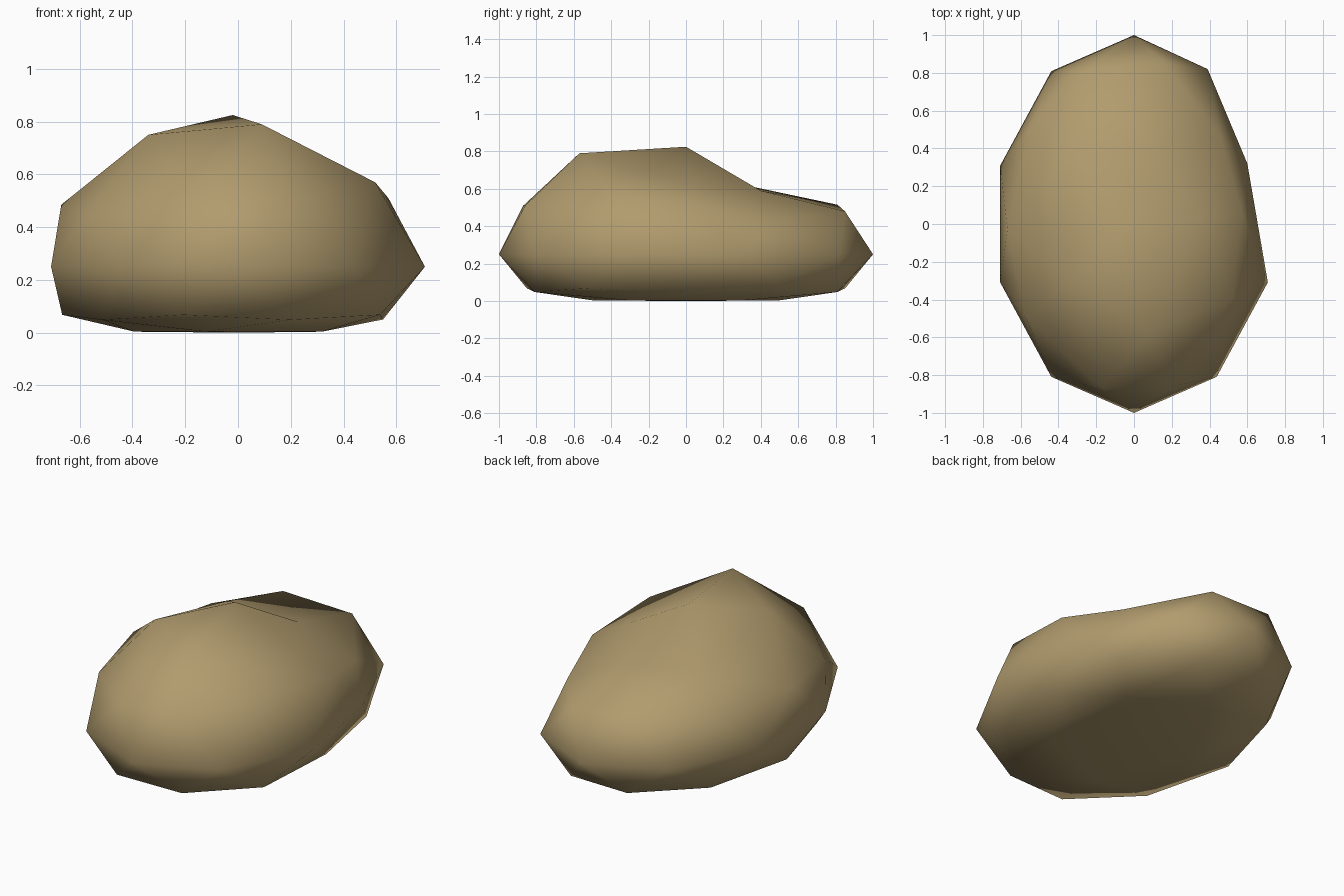
import bpy
import bmesh
from mathutils import Vector

if "Cube" in bpy.data.objects:
    bpy.data.objects.remove(bpy.data.objects["Cube"])

WIDTH, MID, TOP = 0.745, 0.25, 0.575

# Stone: a coarse ball, narrowed sideways, domed above and flattened below
bm = bmesh.new()
bmesh.ops.create_icosphere(bm, subdivisions=2, radius=1.0)
for v in bm.verts:
    x, y, z = v.co
    if z > 0.01:
        height = MID + TOP * z
    elif z < -0.01:
        height = MID * max(0.0, 1 + z) ** 2.2
    else:
        height = MID
    v.co = (x * WIDTH, y, height)

# Dents and bumps: each point pulls the nearest corner of the stone onto it
dents = [
    # dented back right side
    (0.39, 0.82, 0.25), (0.60, 0.32, 0.25), (0.46, 0.46, 0.43),
    (0.57, 0.07, 0.51), (0.50, 0.50, 0.09), (0.55, 0.05, 0.05),
    # sunken top towards the back
    (0.36, 0.03, 0.62), (0.12, 0.40, 0.59), (-0.33, 0.36, 0.61),
    (-0.27, 0.81, 0.515), (0.16, 0.85, 0.48), (-0.54, 0.52, 0.48),
    # raised front
    (0.09, -0.57, 0.79), (-0.34, -0.30, 0.75), (0.52, -0.40, 0.57),
    (-0.17, -0.87, 0.51), (0.20, -0.86, 0.51), (-0.57, -0.50, 0.45),
    (-0.67, -0.03, 0.485),
    # crown
    (-0.02, 0.0, 0.825),
]
base = [(v, v.co.copy()) for v in bm.verts]
for p in map(Vector, dents):
    nearest = min(base, key=lambda item: (item[1] - p).length)[0]
    nearest.co = p

bmesh.ops.recalc_face_normals(bm, faces=bm.faces)
for f in bm.faces:
    f.smooth = True

mesh = bpy.data.meshes.new("stone")
bm.to_mesh(mesh)
bm.free()

# Sandy brown colour
sand = bpy.data.materials.new("sandy brown")
sand.diffuse_color = (0.44, 0.33, 0.155, 1.0)
sand.use_nodes = True
sand.node_tree.nodes["Principled BSDF"].inputs["Base Color"].default_value = sand.diffuse_color
mesh.materials.append(sand)

stone = bpy.data.objects.new("stone", mesh)
bpy.context.collection.objects.link(stone)
